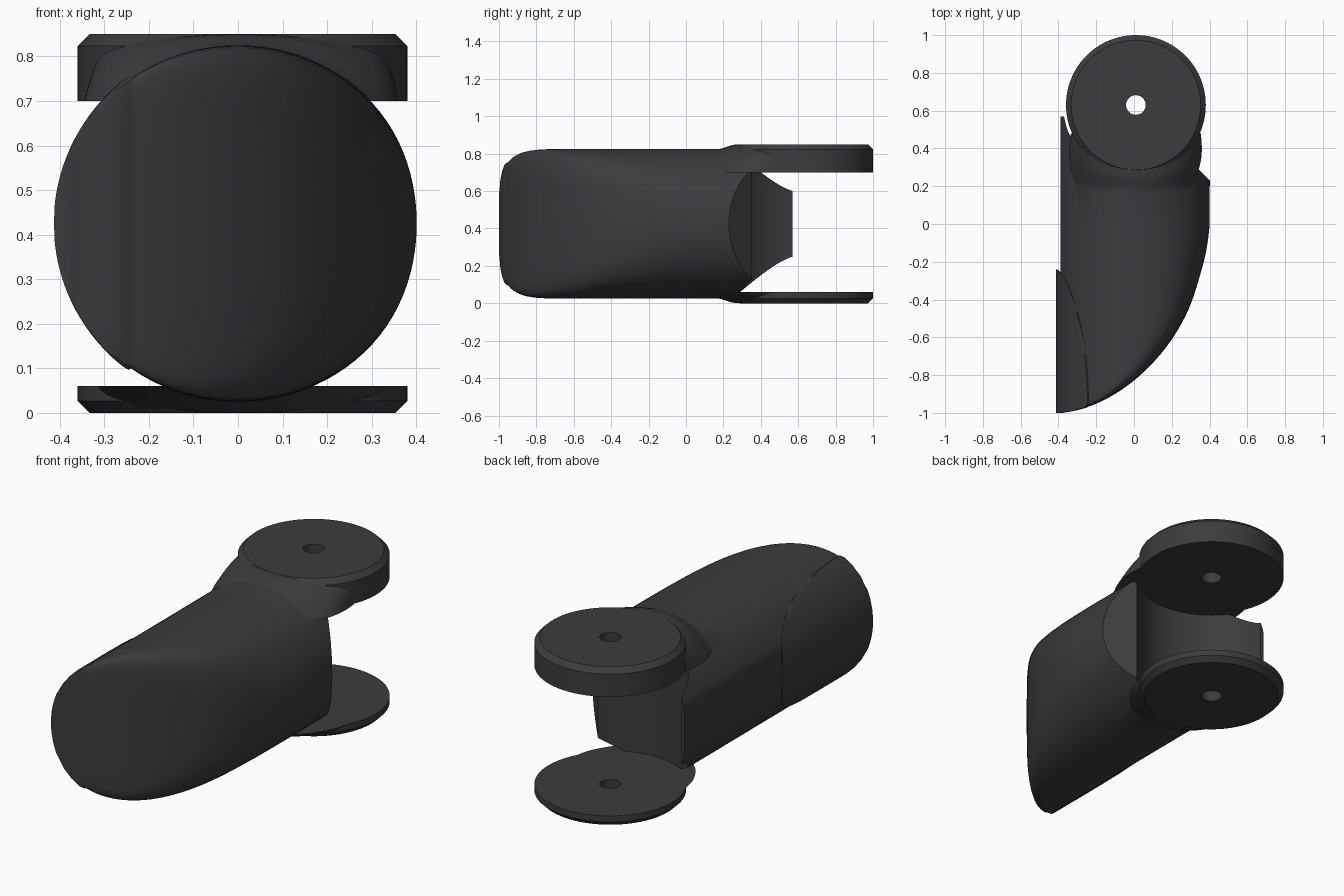
import bpy, bmesh, math

if "Cube" in bpy.data.objects:
    bpy.data.objects.remove(bpy.data.objects["Cube"])

HX, HY, CZ = 0.01, 0.63, 0.425      # hinge axis and body mid height
dark = bpy.data.materials.new("dark_grey")
dark.diffuse_color = (0.045, 0.045, 0.05, 1)
dark.use_nodes = True
dark.node_tree.nodes["Principled BSDF"].inputs["Base Color"].default_value = dark.diffuse_color


def make(name, bm):
    bmesh.ops.recalc_face_normals(bm, faces=bm.faces)
    me = bpy.data.meshes.new(name)
    bm.to_mesh(me)
    bm.free()
    ob = bpy.data.objects.new(name, me)
    bpy.context.collection.objects.link(ob)
    me.materials.append(dark)
    return ob


def loft(name, rings):
    bm = bmesh.new()
    vs = [[bm.verts.new(p) for p in r] for r in rings]
    n = len(vs[0])
    for a, b in zip(vs, vs[1:]):
        for i in range(n):
            j = (i + 1) % n
            bm.faces.new((a[i], a[j], b[j], b[i]))
    bm.faces.new(vs[0])
    bm.faces.new(vs[-1][::-1])
    return make(name, bm)


def prism(name, pts, z0, z1):
    return loft(name, [[(x, y, z) for x, y in pts] for z in (z0, z1)])


def circle(r, n=96):
    return [(HX + r * math.cos(2 * math.pi * i / n),
             HY + r * math.sin(2 * math.pi * i / n)) for i in range(n)]


def boolean(ob, other, op):
    m = ob.modifiers.new(op, 'BOOLEAN')
    m.operation, m.object, m.solver = op, other, 'EXACT'
    bpy.context.view_layer.objects.active = ob
    bpy.ops.object.modifier_apply(modifier=m.name)
    bpy.data.objects.remove(other)


def section(y, xr, rx, rz, left, p, n=96):
    """Ellipse section, softly trimmed on the right at xr, flat on the left."""
    xr = min(xr, rx + 0.1)
    hi = min(xr, rx)
    cx = (left + hi) / 2
    a = (hi - left) / 2
    ring = []
    for i in range(n):
        t = 2 * math.pi * (i + 0.5) / n
        dx, dz = a * math.cos(t), rz * math.sin(t)
        A = (dx / rx) ** 2 + (dz / rz) ** 2
        B = cx * dx / rx ** 2
        C = (cx / rx) ** 2 - 1
        s = (-B + math.sqrt(B * B - A * C)) / A
        if dx > 0:
            s = (s ** -p + ((xr - cx) / dx) ** -p) ** (-1 / p)
        elif dx < 0:
            s = min(s, (left - cx) / dx)
        ring.append((cx + s * dx, y, CZ + s * dz))
    return ring


def right_edge(y):
    return -0.41 + 0.82 * max(0, 1 - abs(min(y, 0)) ** 1.8) ** (1 / 1.8)


# Main body: elliptic tube swept to a curved tip
rings = []
for i in range(41):
    y = -0.998 * math.cos(math.pi / 2 * i / 40)
    xr = right_edge(y)
    xr += 0.1 * max(0, 1 + y / 0.35) ** 2 if y > -0.35 else 0
    left = -0.39 if xr > -0.3 else -0.40
    rings.append(section(y, xr, 0.412, 0.4, left, 7))
for y in (0.2, 0.57):
    rings.append(section(y, 0.512, 0.412, 0.4, -0.39, 7))
body = loft("finger_body", rings)

# Raised fingertip pad on the left of the tip
rings = []
for i in range(33):
    u = i / 32
    y = -1 + 0.76 * (1 - math.cos(math.pi * u)) / 2
    k = (y + 1) / 0.76
    lip = -0.41 + 0.178 * max(0.0004, 1 - k ** 2.2) ** 0.7
    xr = min(lip, right_edge(max(y, -0.9985)) + 0.004)
    rings.append(section(y, max(xr, -0.4095), 0.4135, 0.411, -0.4125, 14))
pad = loft("fingertip_pad", rings)

# Hinge clearance: round recess plus slanted opening
boolean(body, prism("recess", circle(0.385), 0.06, 0.70), 'DIFFERENCE')
boolean(body, prism("opening", [(0.51, 0.12), (HX, HY - 0.01), (HX, 0.95), (0.7, 0.95)],
                    0.06, 0.70), 'DIFFERENCE')

# Necks blending the tube into the two hinge discs
rings = []
for i in range(13):
    t = i / 12
    y = 0.16 + 0.32 * t
    s = min(1, t / 0.35)
    s = s * s * (3 - 2 * s)
    w, h, e = 0.408 - 0.062 * t, 0.398 + 0.0265 * s, 2 / (2 + 5 * t * t)
    ring = []
    for k in range(96):
        a = 2 * math.pi * (k + 0.5) / 96
        c, d = math.cos(a), math.sin(a)
        ring.append((HX * t + w * math.copysign(abs(c) ** e, c), y,
                     CZ + h * math.copysign(abs(d) ** e, d)))
    rings.append(ring)
neck = loft("hinge_necks", rings)
boolean(neck, prism("gap", [(-1, 0), (1, 0), (1, 1), (-1, 1)], 0.06, 0.70), 'DIFFERENCE')


# Hinge discs with chamfered outer rims
def disc(name, zs, rs):
    return loft(name, [[(x, y, z) for x, y in circle(r)] for z, r in zip(zs, rs)])


top = disc("upper_hinge_disc", (0.70, 0.823, 0.85), (0.37, 0.37, 0.343))
low = disc("lower_hinge_disc", (0, 0.027, 0.06), (0.343, 0.37, 0.37))

for part in (neck, top, low, pad):
    boolean(body, part, 'UNION')

# Pin hole through both discs
boolean(body, prism("pin_hole", circle(0.052, 32), -0.1, 1), 'DIFFERENCE')

bpy.ops.object.select_all(action='DESELECT')
body.select_set(True)
bpy.context.view_layer.objects.active = body
bpy.ops.object.shade_smooth_by_angle(angle=math.radians(32))
